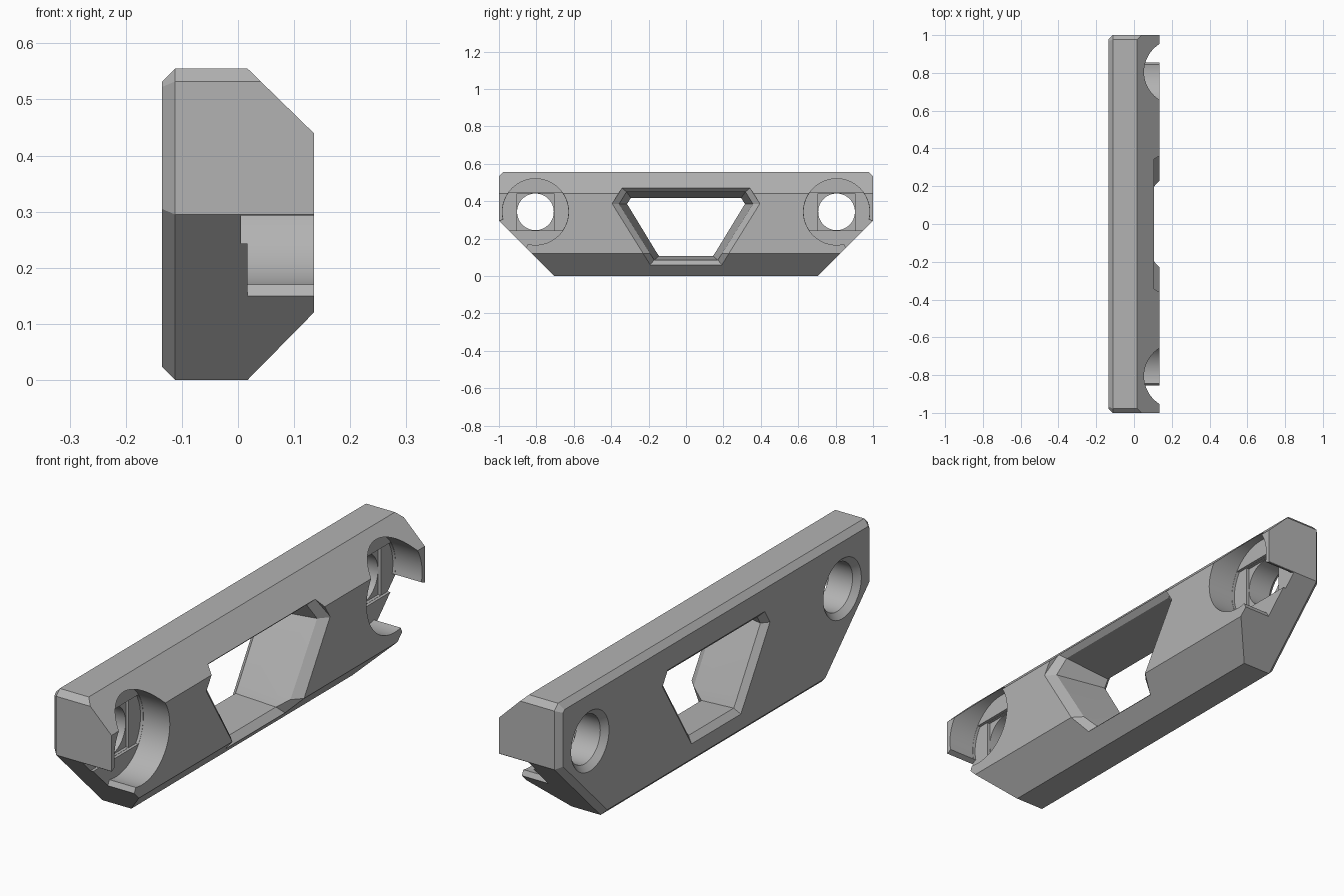
import bpy, bmesh
from math import sin, cos, radians
from mathutils import Vector

if "Cube" in bpy.data.objects:
    bpy.data.objects.remove(bpy.data.objects["Cube"], do_unlink=True)

grey = bpy.data.materials.new("plain grey")
grey.use_nodes = True
grey.diffuse_color = (0.45, 0.45, 0.45, 1)
grey.node_tree.nodes["Principled BSDF"].inputs["Base Color"].default_value = (0.45, 0.45, 0.45, 1)


def add_object(name, bm):
    bmesh.ops.recalc_face_normals(bm, faces=bm.faces)
    mesh = bpy.data.meshes.new(name)
    bm.to_mesh(mesh)
    bm.free()
    obj = bpy.data.objects.new(name, mesh)
    mesh.materials.append(grey)
    bpy.context.collection.objects.link(obj)
    return obj


def loft(name, rings):
    """Closed solid through rings of (x, y, z) points."""
    bm = bmesh.new()
    loops = [[bm.verts.new(p) for p in ring] for ring in rings]
    n = len(loops[0])
    for a, b in zip(loops, loops[1:]):
        for i in range(n):
            j = (i + 1) % n
            bm.faces.new((a[i], a[j], b[j], b[i]))
    bm.faces.new(loops[0])
    bm.faces.new(loops[-1])
    return add_object(name, bm)


def arc(r, start, end, steps):
    angles = [radians(start + (end - start) * i / steps) for i in range(steps + 1)]
    return [(r * cos(a), r * sin(a)) for a in angles]


# Bar: a block trimmed by bevel planes
BACK, BEVEL, FRONT, TOP, KNEE = -0.135, -0.112, 0.135, 0.555, 0.295
bm = bmesh.new()
bmesh.ops.create_cube(bm, size=1)
for v in bm.verts:
    v.co = (v.co.x * 2 * FRONT, v.co.y * 2, (v.co.z + 0.5) * TOP)
planes = [
    ((FRONT, 0, 0.44), (0.115, 0, 0.118)),
    ((FRONT, 0, 0.12), (0.12, 0, -0.118)),
    ((BEVEL, 0, TOP), (-1, 0, 1)),
    ((BEVEL, 0, 0), (-1, 0, -1)),
]
for s in (-1, 1):
    planes += [
        ((0, s, KNEE), (0, s, -1)),
        ((0, s * 0.977, TOP), (0, s, 1)),
        ((BEVEL, s, 0), (-1, s, 0)),
        ((BEVEL, s, KNEE), (-1.414, s, -1)),
        ((BEVEL, s * 0.977, TOP), (-1.414, s, 1)),
    ]
for point, normal in planes:
    geom = bm.verts[:] + bm.edges[:] + bm.faces[:]
    cut = bmesh.ops.bisect_plane(bm, geom=geom, dist=1e-5, plane_co=point,
                                 plane_no=Vector(normal).normalized(), clear_outer=True)
    edges = [e for e in cut["geom_cut"] if isinstance(e, bmesh.types.BMEdge)]
    bmesh.ops.contextual_create(bm, geom=edges)
bar = add_object("mounting_bar", bm)
cutters = []

# Tapered central window, bevelled at both faces
def window_ring(half):
    return half + [(x, -y, z) for x, y, z in reversed(half)]


neck = [(BEVEL, 0.144, 0.107), (BEVEL, 0.166, 0.14), (BEVEL, 0.315, 0.385), (BEVEL, 0.295, 0.417)]
rear = [(-0.16, 0.172, 0.059), (-0.16, 0.196, 0.1), (-0.16, 0.373, 0.385), (-0.16, 0.325, 0.465)]
throat = [(0.05, 0.17, 0.085), (0.1, 0.192, 0.12), (0.103, 0.358, 0.385), (0.084, 0.318, 0.45)]
mouth = [(0.077, 0.193, 0.059), (0.137, 0.231, 0.12), (0.137, 0.396, 0.385), (0.106, 0.342, 0.47)]
outside = [(0.3, y, z) for x, y, z in mouth]
cutters.append(loft("window_cutter", [window_ring(h) for h in (rear, neck, throat, mouth, outside)]))

# Screw seats: pocket open to the sloped end, stepped relief and through hole
HOLE = 0.098
pocket = arc(0.177, -103, 193, 60) + [(-0.2135, -0.06), (-0.2135, -0.2135), (-0.06, -0.2135)]
slot = (arc(0.176, -34.6, 34.6, 14) + arc(0.176, 145.4, 193, 10)
        + [(-0.2135, -0.06), (-0.2135, -0.1)])
square = [(-0.099, -0.099), (0.099, -0.099), (0.099, 0.099), (-0.099, 0.099)]


def circle(r):
    return arc(r, 0, 360, 64)[:-1]


seat_parts = {
    "pocket": [(0.017, pocket), (0.3, pocket)],
    "slot": [(0.005, slot), (0.02, slot)],
    "square": [(-0.007, square), (0.012, square)],
    "hole": [(-0.16, circle(HOLE + 0.048)), (BEVEL, circle(HOLE)), (0.01, circle(HOLE))],
}
for side, s in (("right", -1), ("left", 1)):
    for part, sections in seat_parts.items():
        rings = [[(x, s * (0.805 - y * -1 * -1), 0.343 + z) for y, z in pts] for x, pts in sections]
        cutters.append(loft(side + "_" + part + "_cutter", rings))

# Cut everything, then keep only the finished bar
for cutter in cutters:
    cutter.hide_render = True
    mod = bar.modifiers.new(cutter.name, 'BOOLEAN')
    mod.operation = 'DIFFERENCE'
    mod.solver = 'EXACT'
    mod.object = cutter
bpy.context.view_layer.update()
finished = bpy.data.meshes.new_from_object(bar.evaluated_get(bpy.context.evaluated_depsgraph_get()))
bar.modifiers.clear()
bar.data = finished
for cutter in cutters:
    bpy.data.objects.remove(cutter, do_unlink=True)

bpy.ops.object.select_all(action='DESELECT')
bar.select_set(True)
bpy.context.view_layer.objects.active = bar
bpy.ops.object.shade_smooth_by_angle(angle=radians(15))
